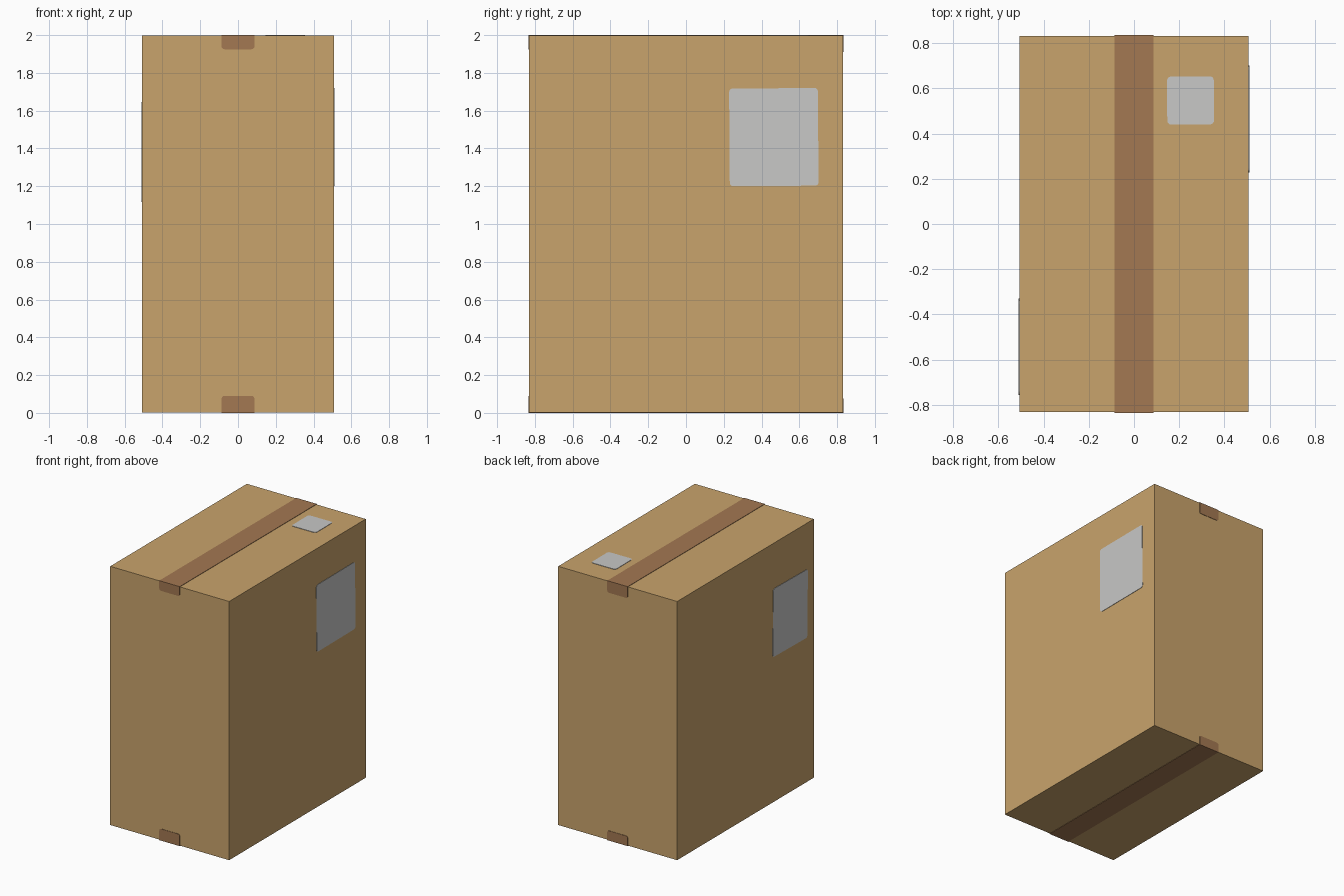
import bpy, bmesh, math
from mathutils import Vector

if "Cube" in bpy.data.objects:
    bpy.data.objects.remove(bpy.data.objects["Cube"])

HX, HY, H = 0.51, 0.835, 2.0   # outer half width, half depth, height
T = 0.003                      # tape and label thickness


def material(name, rgb):
    m = bpy.data.materials.new(name)
    m.diffuse_color = (*rgb, 1)
    m.use_nodes = True
    m.node_tree.nodes["Principled BSDF"].inputs["Base Color"].default_value = m.diffuse_color
    return m


CARD = material("cardboard", (0.584, 0.371, 0.150))
TAPE = material("brown_tape", (0.366, 0.188, 0.084))
PAPER = material("label_paper", (0.578, 0.578, 0.570))


def finish(name, bm, mat):
    bmesh.ops.recalc_face_normals(bm, faces=bm.faces)
    me = bpy.data.meshes.new(name)
    bm.to_mesh(me)
    bm.free()
    me.materials.append(mat)
    ob = bpy.data.objects.new(name, me)
    bpy.context.collection.objects.link(ob)
    return ob


def plate(name, mat, centre, u, v, w, h, radii, tilt=0):
    """Thin rounded rectangle whose back lies at centre, spanned by u and v.
    radii: corners (+u+v, -u+v, -u-v, +u-v)."""
    u, v, c = Vector(u), Vector(v), Vector(centre)
    n = u.cross(v)
    ca, sa = math.cos(tilt), math.sin(tilt)
    bm = bmesh.new()
    ring = []
    for i, (r, (su, sv)) in enumerate(zip(radii, ((1, 1), (-1, 1), (-1, -1), (1, -1)))):
        for k in range(5 if r else 1):
            a = math.radians(90 * i + 22.5 * k)
            a_pt = su * (w / 2 - r) + r * math.cos(a)
            b_pt = sv * (h / 2 - r) + r * math.sin(a)
            p = u * (a_pt * ca - b_pt * sa) + v * (a_pt * sa + b_pt * ca)
            ring.append(bm.verts.new(c + p))
    face = bm.faces.new(ring)
    ext = bmesh.ops.extrude_face_region(bm, geom=[face], use_keep_orig=True)
    top = [g for g in ext["geom"] if isinstance(g, bmesh.types.BMVert)]
    bmesh.ops.translate(bm, verts=top, vec=n * T)
    return finish(name, bm, mat)


# Carton body
bm = bmesh.new()
bmesh.ops.create_cube(bm, size=1)
bmesh.ops.scale(bm, verts=bm.verts, vec=(2 * HX - 2 * T, 2 * HY - 2 * T, H - 2 * T))
bmesh.ops.translate(bm, verts=bm.verts, vec=(0, 0, H / 2))
finish("carton", bm, CARD)

# Tape strips along the top and bottom seams
TW = 0.174
plate("top_tape", TAPE, (0, 0, H - T), (1, 0, 0), (0, 1, 0), TW, 2 * HY, (0,) * 4)
plate("bottom_tape", TAPE, (0, 0, T), (-1, 0, 0), (0, 1, 0), TW, 2 * HY, (0,) * 4)

# Tape ends folded over the front and back
R = 0.015
for side, s in (("front", -1), ("back", 1)):
    up, low = (0.075, 0.09) if s < 0 else (0.09, 0.075)
    y = s * (HY - T)
    plate(side + "_upper_tape_end", TAPE, (0, y, H - up / 2), (-s, 0, 0), (0, 0, 1),
          TW, up, (0, 0, R, R))
    plate(side + "_lower_tape_end", TAPE, (0, y, low / 2), (-s, 0, 0), (0, 0, 1),
          TW, low, (R, R, 0, 0))

# Paper labels
RL = (0.018,) * 4
plate("right_label", PAPER, (HX - T, 0.465, 1.46), (0, 1, 0), (0, 0, 1),
      0.47, 0.517, RL, math.radians(0.4))
plate("left_label", PAPER, (-HX + T, -0.543, 1.382), (0, -1, 0), (0, 0, 1),
      0.42, 0.525, RL, math.radians(-0.8))
plate("top_label", PAPER, (0.25, 0.546, H - T), (1, 0, 0), (0, 1, 0),
      0.207, 0.213, RL, math.radians(0.4))
